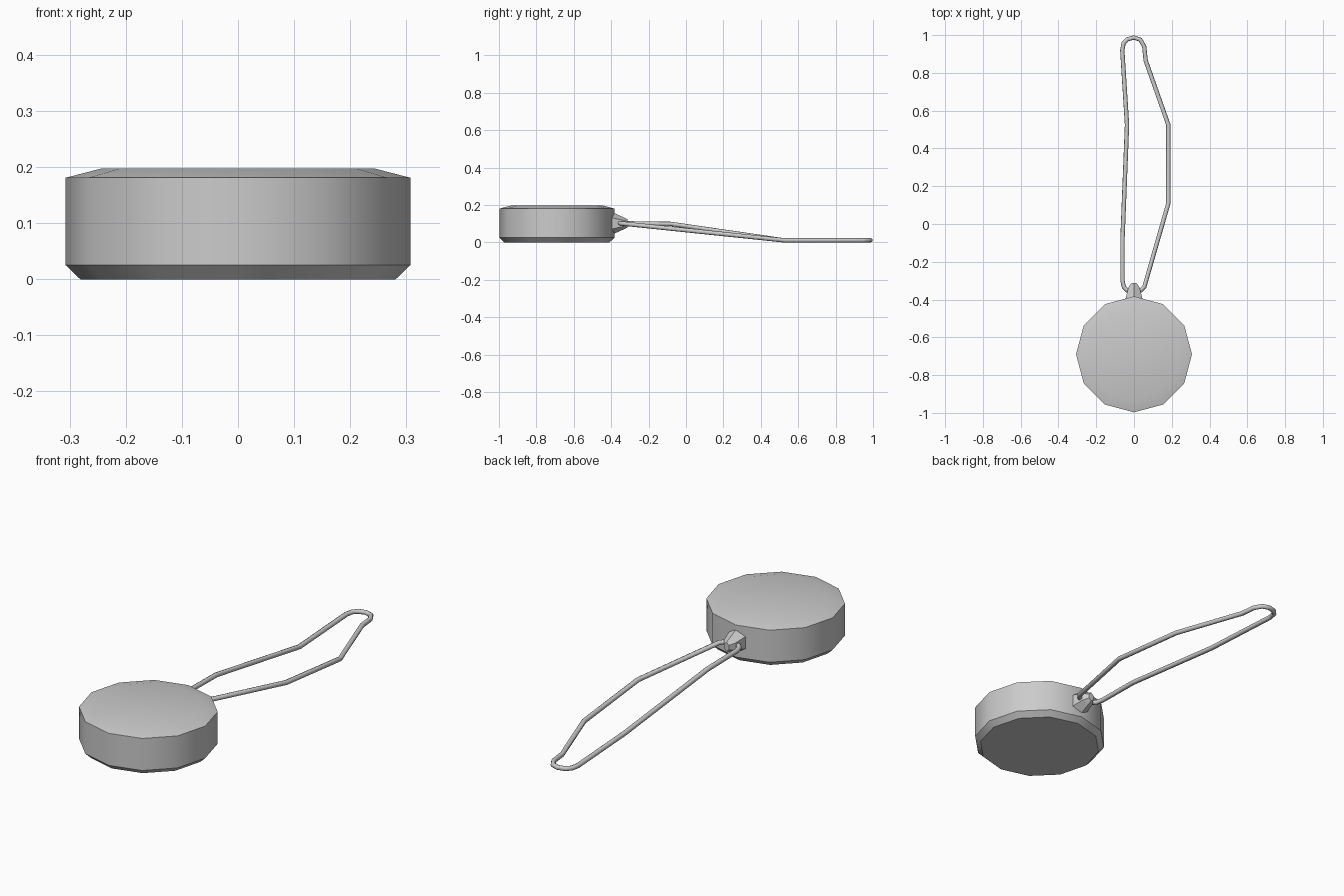
import bpy, bmesh, math
from mathutils import Vector

if "Cube" in bpy.data.objects:
    bpy.data.objects.remove(bpy.data.objects["Cube"])


def add_mesh(name, bm):
    bmesh.ops.recalc_face_normals(bm, faces=bm.faces)
    mesh = bpy.data.meshes.new(name)
    bm.to_mesh(mesh)
    bm.free()
    obj = bpy.data.objects.new(name, mesh)
    bpy.context.collection.objects.link(obj)
    return obj


def loft(name, rings):
    bm = bmesh.new()
    loops = [[bm.verts.new(p) for p in ring] for ring in rings]
    for a, b in zip(loops, loops[1:]):
        n = len(a)
        for i in range(n):
            bm.faces.new((a[i], a[(i + 1) % n], b[(i + 1) % n], b[i]))
    bm.faces.new(loops[0])
    bm.faces.new(loops[-1])
    return add_mesh(name, bm)


def smooth(obj, degrees):
    bpy.ops.object.select_all(action='DESELECT')
    obj.select_set(True)
    bpy.context.view_layer.objects.active = obj
    bpy.ops.object.shade_smooth_by_angle(angle=math.radians(degrees))


# Twelve-sided case with chamfered rims
def case_ring(r, z):
    return [(r * math.sin(i * math.pi / 6), -0.69 + r * math.cos(i * math.pi / 6), z)
            for i in range(12)]


case = loft("case", [case_ring(r, z) for r, z in
                     ((0.281, 0), (0.307, 0.025), (0.307, 0.181), (0.245, 0.197))])
smooth(case, 31)


# Tapered six-sided cord anchor at the back of the case
def anchor_ring(y, rx, rz):
    return [(rx * math.sin(i * math.pi / 3), y, 0.102 + rz * math.cos(i * math.pi / 3))
            for i in range(6)]


anchor = loft("cord_anchor", [anchor_ring(y, rx, rz) for y, rx, rz in
                              ((-0.41, 0.053, 0.06), (-0.39, 0.05, 0.058),
                               (-0.335, 0.034, 0.033), (-0.312, 0.015, 0.022))])

# Wrist cord: one closed loop passing through the anchor
path = [(0, -0.358, .102), (0.035, -0.353, .102), (0.055, -0.332, .10),
        (0.182, 0.11, .054), (0.182, 0.525, .011), (0.062, 0.865, .011),
        (0.054, 0.94, .011), (0.033, 0.976, .011), (0, 0.987, .011),
        (-0.035, 0.978, .011), (-0.055, 0.957, .011), (-0.062, 0.92, .011),
        (-0.037, 0.525, .011), (-0.061, -0.08, .099), (-0.061, -0.30, .102),
        (-0.053, -0.335, .102), (-0.035, -0.353, .102)]
curve = bpy.data.curves.new("wrist_cord", 'CURVE')
curve.dimensions = '3D'
curve.bevel_depth = 0.0115
curve.bevel_resolution = 2
spline = curve.splines.new('POLY')
spline.points.add(len(path) - 1)
for point, co in zip(spline.points, path):
    point.co = (*co, 1)
spline.use_cyclic_u = True
cord = bpy.data.objects.new("wrist_cord", curve)
bpy.context.collection.objects.link(cord)
